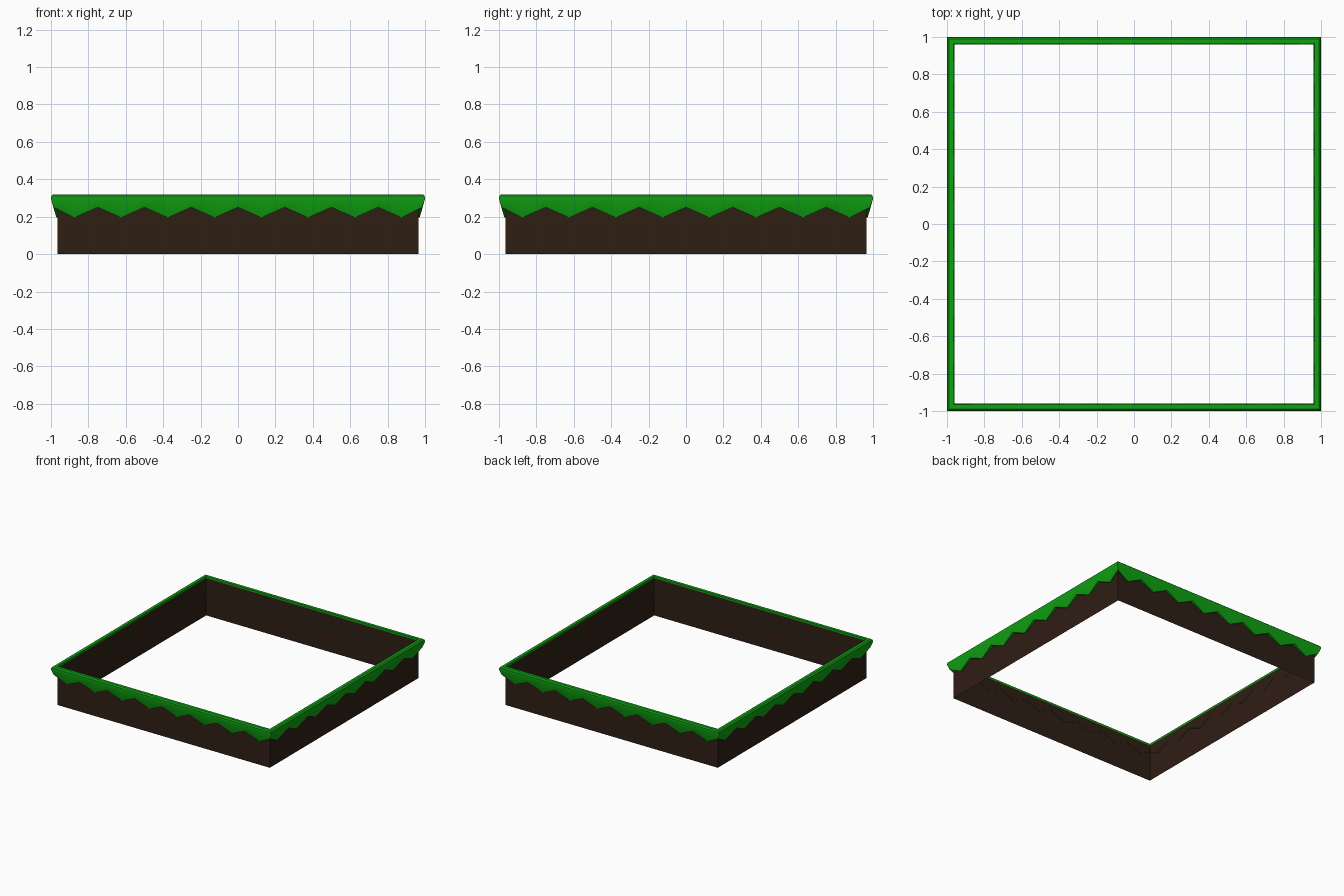
import bpy, math

if "Cube" in bpy.data.objects:
    bpy.data.objects.remove(bpy.data.objects["Cube"])

WALL = 0.964      # half width of the thin soil walls
STEPS = 16        # stations per side (tooth tip / valley alternate)


def material(name, color):
    m = bpy.data.materials.new(name)
    m.diffuse_color = (*color, 1)
    m.use_nodes = True
    m.node_tree.nodes["Principled BSDF"].inputs["Base Color"].default_value = m.diffuse_color
    return m


def ring(name, profile, mat):
    """Sweep profile(i) -> [(distance from centre, z), ...] around the square."""
    verts, faces = [], []
    n = len(profile(0))
    for side in range(4):
        c, s = [(1, 0), (0, 1), (-1, 0), (0, -1)][side]
        for i in range(STEPS):
            u = -1 + 2 * i / STEPS
            for d, z in profile(i):
                x, y = max(-d, u) if i else -d, -d
                verts.append((x * c - y * s, x * s + y * c, z))
    total = 4 * STEPS
    for k in range(total):
        a, b = k * n, (k + 1) % total * n
        for j in range(n - 1):
            faces.append((a + j, b + j, b + j + 1, a + j + 1))
    me = bpy.data.meshes.new(name)
    me.from_pydata(verts, [], faces)
    me.materials.append(mat)
    ob = bpy.data.objects.new(name, me)
    bpy.context.collection.objects.link(ob)
    bpy.context.view_layer.objects.active = ob
    ob.select_set(True)
    bpy.ops.object.shade_smooth_by_angle(angle=math.radians(35))
    ob.select_set(False)
    return ob


def grass_profile(i):
    tip = i % 2 == 1
    lip, z = (0.971, 0.195) if tip else (0.985, 0.25)
    return [(0.961, z), (lip, z), (1.0, 0.295), (0.998, 0.311),
            (0.988, 0.32), (WALL, 0.32), (WALL, 0.305)]


# Soil walls: open square band
ring("soil_wall", lambda i: [(WALL, 0), (WALL, 0.305)],
     material("soil", (0.028, 0.013, 0.007)))

# Grass rim: flared lip with zigzag lower edge
ring("grass_rim", grass_profile, material("grass", (0.005, 0.36, 0.006)))
